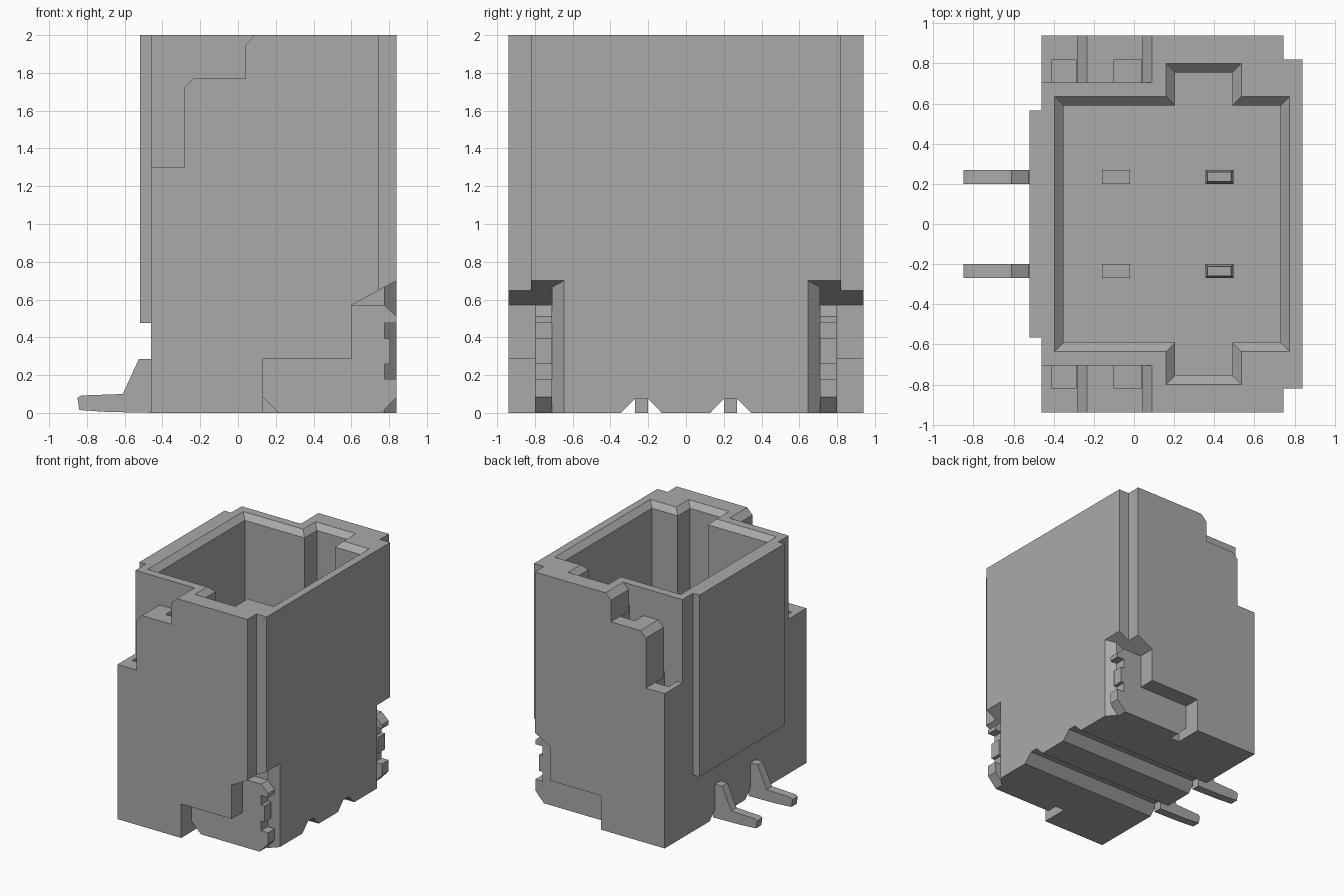
import bpy
import bmesh
from mathutils import Vector

old = bpy.data.objects.get("Cube")
if old:
    bpy.data.objects.remove(old, do_unlink=True)

grey = bpy.data.materials.new("mid grey")
grey.use_nodes = True
COLOUR = (0.4, 0.4, 0.41, 1)
grey.diffuse_color = COLOUR
grey.node_tree.nodes["Principled BSDF"].inputs["Base Color"].default_value = COLOUR


def loft(name, loops):
    """Solid through a list of matching point loops, capped at both ends."""
    bm = bmesh.new()
    rings = [[bm.verts.new(p) for p in loop] for loop in loops]
    for a, b in zip(rings, rings[1:]):
        for i in range(len(a)):
            j = (i + 1) % len(a)
            bm.faces.new((a[i], a[j], b[j], b[i]))
    bm.faces.new(rings[0])
    bm.faces.new(rings[-1])
    bmesh.ops.recalc_face_normals(bm, faces=bm.faces)
    mesh = bpy.data.meshes.new(name)
    bm.to_mesh(mesh)
    bm.free()
    mesh.materials.append(grey)
    obj = bpy.data.objects.new(name, mesh)
    bpy.context.collection.objects.link(obj)
    return obj


def prism(name, points, axis, low, high):
    """Extrude a 2D outline along the x, y or z axis."""
    place = {"x": lambda p, d: (d, p[0], p[1]),
             "y": lambda p, d: (p[0], d, p[1]),
             "z": lambda p, d: (p[0], p[1], d)}[axis]
    return loft(name, [[Vector(place(p, d)) for p in points] for d in (low, high)])


def box(name, x, y, z):
    return prism(name, [(x[0], y[0]), (x[1], y[0]), (x[1], y[1]), (x[0], y[1])], "z", *z)


def cut(target, cutter):
    cutter.hide_render = True
    mod = target.modifiers.new("cut", "BOOLEAN")
    mod.operation = "DIFFERENCE"
    mod.solver = "EXACT"
    mod.object = cutter
    bpy.context.view_layer.objects.active = target
    bpy.ops.object.modifier_apply(modifier=mod.name)
    bpy.data.objects.remove(cutter, do_unlink=True)


def mirrored(half):
    """Complete a half outline, listed from -y to y = 0 side, across y = 0."""
    return half + [(x, -y) for x, y in reversed(half)]


# Housing block with stepped corners and a raised end wall
half = [(-0.52, -0.565), (-0.46, -0.565), (-0.46, -0.94),
        (0.745, -0.94), (0.745, -0.82), (0.84, -0.82)]
housing = prism("housing", mirrored(half), "z", 0, 2)
cut(housing, box("end_relief", (-0.7, -0.46), (-0.7, 0.7), (-0.1, 0.475)))

# Plug cavity with side keyways and a bevelled mouth
FLOOR, BEVEL = 0.5, 0.045


def cavity_loop(grow, z):
    side, key = -0.59 - grow, -0.755 - grow
    pts = [(-0.35 - grow, side), (0.205 - grow, side), (0.205 - grow, key),
           (0.49 + grow, key), (0.49 + grow, side), (0.73 + grow, side)]
    return [Vector((x, y, z)) for x, y in mirrored(pts)]


cut(housing, loft("cavity", [cavity_loop(0, FLOOR), cavity_loop(0, 2 - BEVEL),
                             cavity_loop(BEVEL, 2), cavity_loop(BEVEL, 2.1)]))

STEP = [(-0.6, 1.3), (-0.285, 1.3), (-0.285, 1.72), (-0.235, 1.77), (0.04, 1.77),
        (0.04, 1.95), (0.09, 2), (0.09, 2.1), (-0.6, 2.1)]
SLOT = [(0.13, -0.1), (0.13, 0.285), (0.6, 0.285), (0.6, 0.57),
        (0.84, 0.70), (0.9, 0.7325), (0.9, -0.1)]
TAB = [(0.215, 0), (0.13, 0.085), (0.13, 0.285), (0.6, 0.285), (0.6, 0.57),
       (0.775, 0.57), (0.84, 0.51), (0.84, 0.475), (0.775, 0.475), (0.775, 0.395),
       (0.805, 0.395), (0.805, 0.26), (0.775, 0.26), (0.775, 0.18), (0.84, 0.18),
       (0.84, 0.085), (0.76, 0)]

for s, label in ((-1, "front"), (1, "back")):
    # Stepped upper corner with two small pockets
    cut(housing, prism("step", STEP, "y", s * 0.705, s * 1.1))
    for x, z in (((-0.41, -0.29), 1.3), ((-0.10, 0.035), 1.77)):
        cut(housing, box("pocket", x, (s * 0.7, s * 0.82), (z - 0.1, z + 0.05)))

    # Slot for the solder tab, flared at its open end under a sloping roof
    cut(housing, prism("slot", SLOT, "y", s * 0.71, s * 1.1))
    flare = []
    for x, y in ((0.775, 0.71), (0.9, 0.585), (0.9, 0.83), (0.775, 0.83)):
        flare.append((x, s * y, 0.70 + (x - 0.84) * 0.5417))
    cut(housing, loft("flare", [[Vector((x, y, -0.1)) for x, y, z in flare],
                                [Vector(p) for p in flare]]))

    # Solder tab with a barbed edge
    prism(label + "_solder_tab", TAB, "y", s * 0.71, s * 0.80)

    # Groove under the housing, lead and contacts
    cut(housing, prism("groove", [(s * 0.08, -0.05), (s * 0.2, 0.075),
                                  (s * 0.27, 0.075), (s * 0.395, -0.05)], "x", -0.7, 1))
    y = (s * 0.2, s * 0.27)
    prism(label + "_lead", [(-0.84, 0.015), (-0.85, 0.08), (-0.83, 0.092), (-0.61, 0.1),
                            (-0.525, 0.285), (-0.44, 0.285), (-0.44, 0), (-0.69, 0.005)],
          "y", *y)
    box(label + "_contact_foot", (-0.16, -0.02), y, (FLOOR - 0.1, FLOOR + 0.02))

    # Contact pin with a tapered tip
    def pin_loop(inset, z):
        a, b, c, d = 0.355 + inset, 0.495 - inset, 0.2 + inset, 0.27 - inset
        return [Vector((x, s * v, z)) for x, v in ((a, c), (b, c), (b, d), (a, d))]

    loft(label + "_contact_pin", [pin_loop(0, FLOOR - 0.1), pin_loop(0, 1.37),
                                  pin_loop(0.012, 1.43)])
